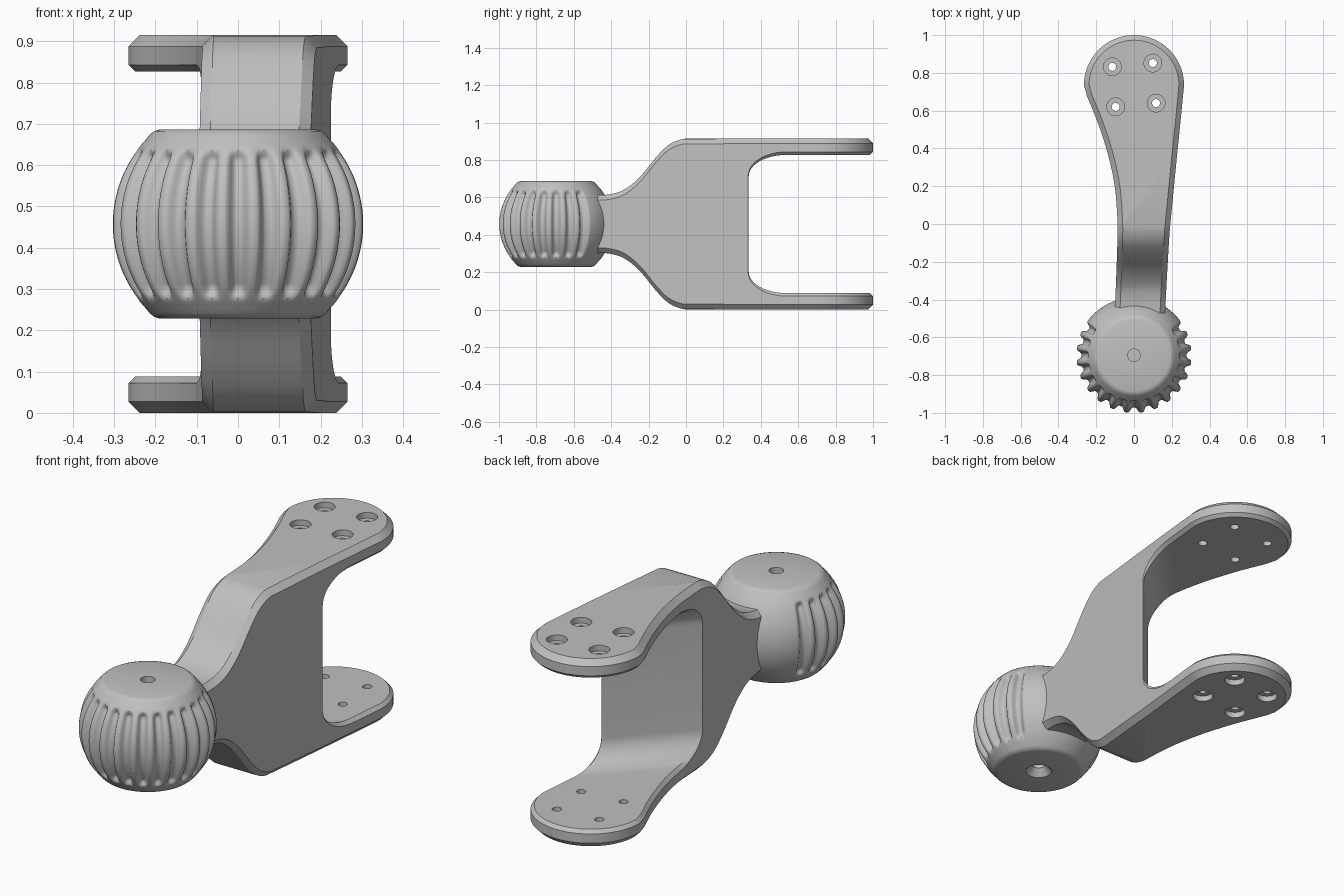
import bpy, bmesh
from math import sin, cos, pi, sqrt, hypot, radians

if "Cube" in bpy.data.objects:
    bpy.data.objects.remove(bpy.data.objects["Cube"])

MID = 0.4575            # height of the mirror plane
KNOB_Y = -0.695
CHAMFER, INNER = 0.027, 0.016

grey = bpy.data.materials.new("plain grey")
grey.use_nodes = True
grey.diffuse_color = (0.53, 0.53, 0.53, 1)
grey.node_tree.nodes["Principled BSDF"].inputs["Base Color"].default_value = (0.53, 0.53, 0.53, 1)


def make_object(name, bm):
    bmesh.ops.recalc_face_normals(bm, faces=bm.faces)
    mesh = bpy.data.meshes.new(name)
    bm.to_mesh(mesh)
    bm.free()
    mesh.materials.append(grey)
    obj = bpy.data.objects.new(name, mesh)
    bpy.context.collection.objects.link(obj)
    return obj


def select(obj):
    bpy.ops.object.select_all(action='DESELECT')
    obj.select_set(True)
    bpy.context.view_layer.objects.active = obj


def smooth_curve(pts):
    """Smooth function through a few (u, v) points."""
    last = len(pts) - 1
    slope = []
    for i in range(last + 1):
        a, b = pts[max(i - 1, 0)], pts[min(i + 1, last)]
        slope.append((b[1] - a[1]) / (b[0] - a[0]))

    def f(u):
        i = 0
        while i < last - 1 and u > pts[i + 1][0]:
            i += 1
        (u0, v0), (u1, v1) = pts[i], pts[i + 1]
        h = u1 - u0
        t = (u - u0) / h
        return (v0 * (1 + 2 * t) * (1 - t) ** 2 + slope[i] * h * t * (1 - t) ** 2
                + v1 * t * t * (3 - 2 * t) + slope[i + 1] * h * t * t * (t - 1))
    return f


def lathe(bm, rings, segs, centre, shape=None):
    """Revolve (radius, z) rings and close both ends."""
    grid = []
    for r, z in rings:
        row = []
        for j in range(segs):
            a = 2 * pi * j / segs
            rr = shape(r, z, a) if shape else r
            row.append(bm.verts.new((centre[0] + rr * sin(a), centre[1] - rr * cos(a), z)))
        grid.append(row)
    for low, high in zip(grid, grid[1:]):
        for j in range(segs):
            k = (j + 1) % segs
            bm.faces.new((low[j], low[k], high[k], high[j]))
    bm.faces.new(grid[0])
    bm.faces.new(grid[-1])


# Bracket outline (plan) and height (side)
TIP_Y, TIP_R = 0.735, 0.265
minus_curve = smooth_curve([(-.6, -.107), (-.43, -.1), (-.1, -.088), (0, -.087), (.185, -.1),
                            (.34, -.13), (.51, -.182), (.62, -.225), (.69, -.254), (.735, -.265)])
plus_curve = smooth_curve([(-.6, .158), (-.46, .165), (-.2, .179), (0, .192),
                           (.335, .225), (.55, .247), (.735, .265)])
top_curve = smooth_curve([(-.6, .612), (-.45, .612), (-.39, .62), (-.327, .643), (-.247, .708),
                          (-.155, .82), (-.086, .885), (0, .915), (.1, .915)])


def round_tip(y):
    return sqrt(max(TIP_R ** 2 - (y - TIP_Y) ** 2, 0))


def minus_edge(y):
    return minus_curve(y) if y < TIP_Y else -round_tip(y)


def plus_edge(y):
    return plus_curve(y) if y < TIP_Y else round_tip(y)


def top(y):
    return top_curve(y) if y < 0 else 2 * MID


def inset(edge, y, d, side):
    """Plan point moved inward from an edge; side is +1 from the -x edge, -1 from the +x edge."""
    e = 1e-4
    s = (edge(y) - edge(y - e)) / e
    n = hypot(1, s)
    return edge(y) + side * d / n, y - side * d * s / n


# Stations: (y on -x edge, y on +x edge, inner height, fillet angle); the fork wall is slanted
WALL_M, WALL_P, WALL_Z, FIL_Y, FIL_Z = 0.0, 0.335, 0.713, 0.2, 0.114
stations = [(y, y, None, 0) for y in (-0.56 + 0.54 * i / 30 for i in range(31))]
first = len(stations)
for i in range(13):
    a = pi / 2 * i / 12
    reach = FIL_Y * (1 - cos(a))
    stations.append((WALL_M + reach, WALL_P + reach, WALL_Z + FIL_Z * sin(a), a))
flat = WALL_Z + FIL_Z
for i in range(1, 9):
    m, p = WALL_M + FIL_Y, WALL_P + FIL_Y
    t = i / 9
    stations.append((m + (TIP_Y - m) * t, p + (TIP_Y - p) * t, flat, pi / 2))
for a in range(0, 89, 4):
    y = TIP_Y + TIP_R * sin(radians(a))
    stations.append((y, y, flat, pi / 2))

bm = bmesh.new()
rows = []
for y_minus, y_plus, zin, a in stations:
    row = {}
    for key, edge, side, y in (("L", minus_edge, 1, y_minus), ("R", plus_edge, -1, y_plus)):
        px, py = inset(edge, y, CHAMFER, side)
        row[key + "top"] = bm.verts.new((px, py, top(py)))
        row[key] = bm.verts.new((edge(y), y, top(y) - CHAMFER))
        if zin is None:
            row[key + "mid"] = bm.verts.new((edge(y), y, MID))
        else:
            d = INNER * max(sin(a), 0.2)      # chamfer fades out along the wall
            px, py = inset(edge, y, d, side)
            yo = y - d * cos(a)
            row[key + "in"] = bm.verts.new((px, py, zin))
            row[key + "out"] = bm.verts.new((edge(yo), yo, zin + d * sin(a)))
            if a == 0:
                row[key + "mid"] = bm.verts.new((edge(yo), yo, MID))
                row[key + "wall"] = bm.verts.new((px, py, MID))
    rows.append(row)


def strip(p, q, k1, k2):
    bm.faces.new((p[k1], q[k1], q[k2], p[k2]))


def cap(row, keys):
    bm.faces.new([row[k] for k in keys.split()])


for i, (p, q) in enumerate(zip(rows, rows[1:])):
    strip(p, q, "Ltop", "Rtop")
    for s in "LR":
        strip(p, q, s + "top", s)
        if i + 1 < first:
            strip(p, q, s, s + "mid")
        elif i + 1 == first:
            bm.faces.new((p[s], q[s], q[s + "out"], q[s + "mid"], p[s + "mid"]))
        else:
            strip(p, q, s, s + "out")
            strip(p, q, s + "out", s + "in")
    if i >= first:
        strip(p, q, "Lin", "Rin")
cap(rows[0], "Ltop Rtop R Rmid Lmid L")
cap(rows[first], "Lin Rin Rwall Lwall")
for s in "LR":
    cap(rows[first], f"{s}out {s}in {s}wall {s}mid")
for keys in ("Ltop Rtop R L", "L R Rout Lout", "Lout Rout Rin Lin"):
    cap(rows[-1], keys)
for v in bm.verts:
    v.co.z -= MID
bracket = make_object("fork_bracket", bm)
bracket.location.z = MID

# Stepped screw holes cut through both arms
bm = bmesh.new()
BIG, SMALL, DEPTH = 0.047, 0.021, 0.028
for centre in ((-.115, .832), (.1, .852), (-.097, .62), (.117, .64)):
    lathe(bm, [(BIG, -.03), (BIG, DEPTH), (SMALL, DEPTH), (SMALL, 2 * MID - DEPTH),
               (BIG, 2 * MID - DEPTH), (BIG, 2 * MID + .03)], 32, centre)
cutter = make_object("screw_hole_cutter", bm)
cutter.hide_render = True

select(bracket)
mirror = bracket.modifiers.new("mirror", 'MIRROR')
mirror.use_axis = (False, False, True)
holes = bracket.modifiers.new("holes", 'BOOLEAN')
holes.operation, holes.solver, holes.object = 'DIFFERENCE', 'EXACT', cutter
for name in ("mirror", "holes"):
    bpy.ops.object.modifier_apply(modifier=name)
bpy.data.objects.remove(cutter)
bpy.ops.object.shade_smooth_by_angle(angle=radians(30))

# Fluted knob: barrel profile with scooped grooves and a plain back
HALF = 0.229


def ease(t):
    t = min(max(t, 0), 1)
    return t * t * (3 - 2 * t)


def fluted(r, z, a):
    dz = abs(z - MID)
    a = min(a, 2 * pi - a)
    if r < 0.2 or dz > 0.2 or a > radians(127.5):
        return r
    return r - 0.028 * ease(0.5 + 0.55 * cos(24 * a)) * ease((0.185 - dz) / 0.035)


barrel = []
for i in range(-24, 25):
    dz = 0.205 * i / 24
    barrel.append((0.305 * sqrt(1 - (dz / 0.3) ** 2), MID + dz))
shoulder = [(.214, .216), (.203, .225), (.19, HALF)]
rings = [(.03, MID - .12), (.03, MID - HALF + .035), (.06, MID - HALF)]
rings += [(r, MID - d) for r, d in reversed(shoulder)] + barrel
rings += [(r, MID + d) for r, d in shoulder]
rings += [(.033, MID + HALF), (.033, MID + HALF - .06)]
bm = bmesh.new()
lathe(bm, rings, 288, (0, KNOB_Y), fluted)
knob = make_object("fluted_knob", bm)
select(knob)
bpy.ops.object.shade_smooth_by_angle(angle=radians(40))
